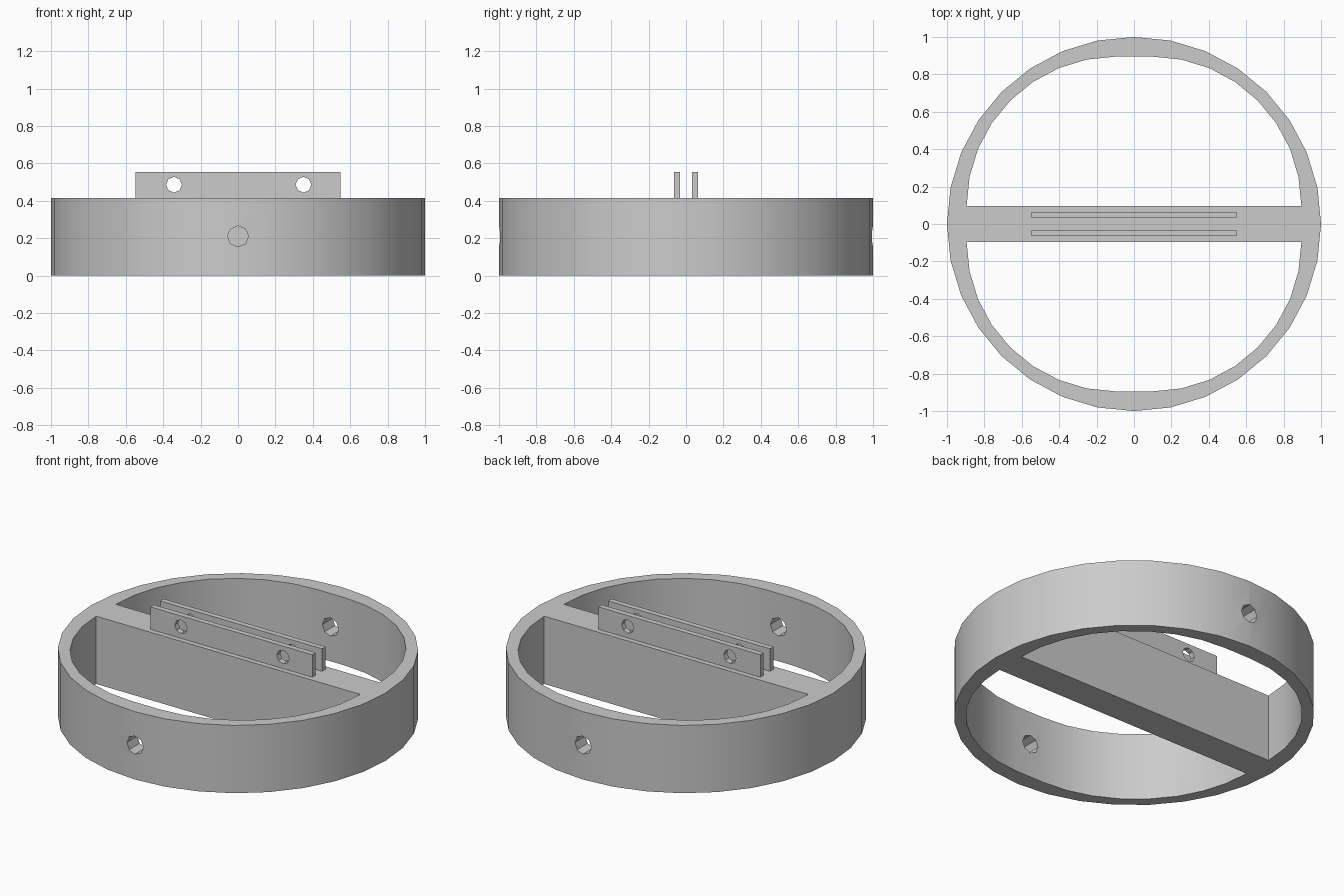
import bpy, bmesh
from math import cos, sin, pi, radians

if "Cube" in bpy.data.objects:
    bpy.data.objects.remove(bpy.data.objects["Cube"], do_unlink=True)

HEIGHT, TOP = 0.415, 0.553
BAR = 0.095          # half thickness of the crossbar
POCKET_R = 0.80      # corner radius of the two openings

grey = bpy.data.materials.new("plain grey")
grey.use_nodes = True
grey.diffuse_color = (0.6, 0.6, 0.6, 1)
grey.node_tree.nodes["Principled BSDF"].inputs["Base Color"].default_value = (0.6, 0.6, 0.6, 1)


def prism(name, outline, direction):
    """Extrude a closed 3D outline along a direction."""
    bm = bmesh.new()
    face = bm.faces.new([bm.verts.new(p) for p in outline])
    new = bmesh.ops.extrude_face_region(bm, geom=[face])["geom"]
    bmesh.ops.translate(bm, vec=direction, verts=[v for v in new if isinstance(v, bmesh.types.BMVert)])
    bmesh.ops.recalc_face_normals(bm, faces=bm.faces)
    mesh = bpy.data.meshes.new(name)
    bm.to_mesh(mesh)
    bm.free()
    mesh.materials.append(grey)
    obj = bpy.data.objects.new(name, mesh)
    bpy.context.collection.objects.link(obj)
    return obj


def hole(x, y, z, r, depth):
    """Eight-sided cutter running along y."""
    pts = [(x + r * cos(i * pi / 4), y, z + r * sin(i * pi / 4)) for i in range(8)]
    return prism("hole_cutter", pts, (0, depth, 0))


def cut(obj, cutters):
    bpy.context.view_layer.objects.active = obj
    for cutter in cutters:
        mod = obj.modifiers.new("cut", 'BOOLEAN')
        mod.object, mod.solver = cutter, 'EXACT'
        bpy.ops.object.modifier_apply(modifier=mod.name)
        bpy.data.objects.remove(cutter, do_unlink=True)


def smooth(obj):
    bpy.ops.object.select_all(action='DESELECT')
    obj.select_set(True)
    bpy.context.view_layer.objects.active = obj
    bpy.ops.object.shade_smooth_by_angle(angle=radians(30))


# Round body, with two half-round openings that leave a crossbar
step = pi / 16
body = prism("ring_with_crossbar",
             [(cos(i * step), sin(i * step), 0) for i in range(32)], (0, 0, HEIGHT))
cutters = []
for side in (-1, 1):
    arc = [(BAR + POCKET_R * cos(i * step), BAR + POCKET_R * sin(i * step)) for i in range(9)]
    outline = arc + [(-x, y) for x, y in reversed(arc)]
    cutters.append(prism("opening_cutter", [(x, side * y, -0.1) for x, y in outline], (0, 0, 1)))
    # Screw hole through the wall at the front and the back
    cutters.append(hole(0, side * 0.5, 0.21, 0.056, side * 0.7))
cut(body, cutters)
smooth(body)

# Two upright mounting tabs on the crossbar, each with two holes
for name, y in (("front_tab", -0.064), ("back_tab", 0.031)):
    w = 0.548
    tab = prism(name, [(-w, y, HEIGHT), (w, y, HEIGHT), (w, y, TOP), (-w, y, TOP)], (0, 0.033, 0))
    cut(tab, [hole(x, y - 0.1, 0.486, 0.042, 0.3) for x in (-0.342, 0.35)])
    smooth(tab)
